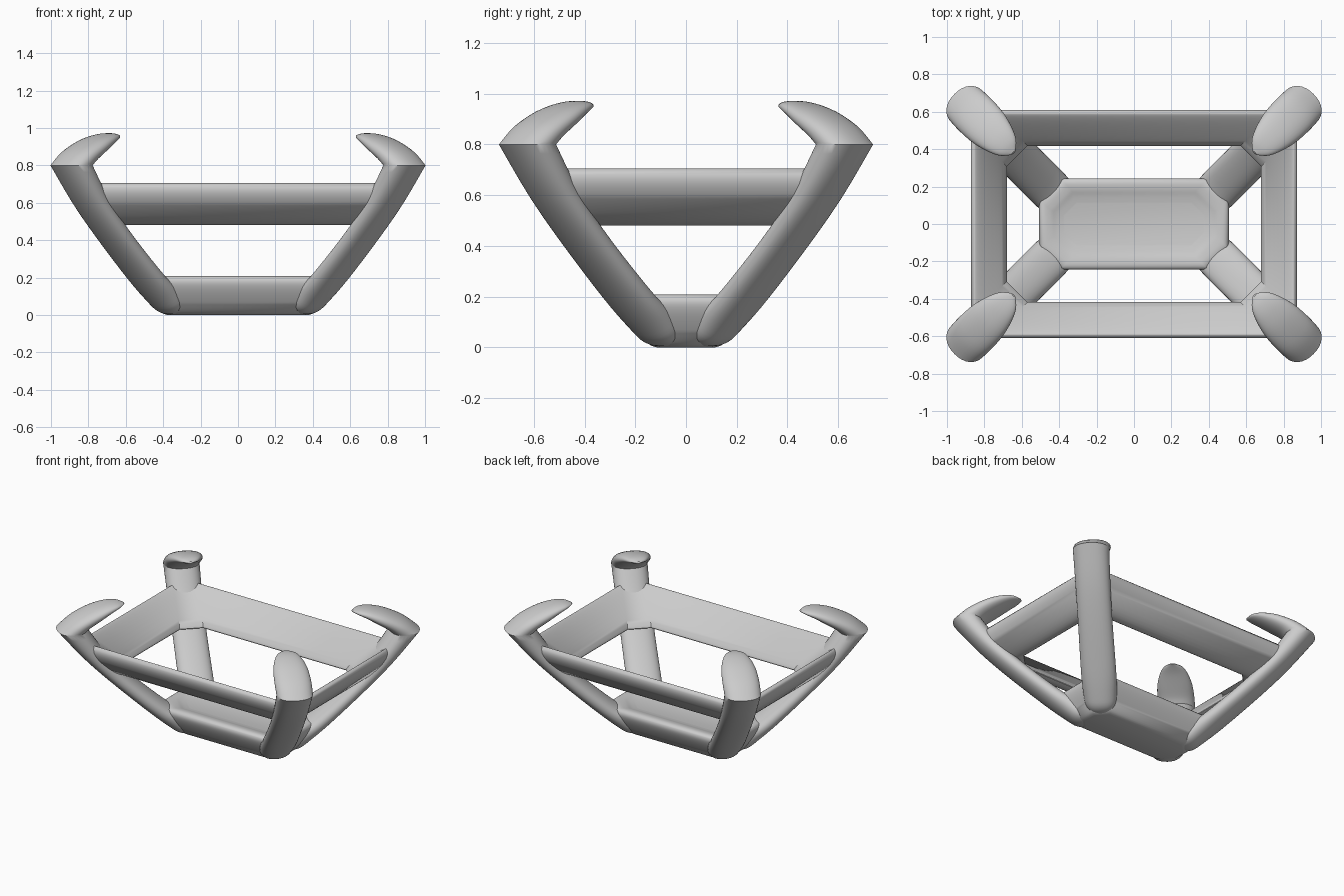
import bpy, bmesh, math

if "Cube" in bpy.data.objects:
    bpy.data.objects.remove(bpy.data.objects["Cube"])

SEG = 32
SHIFT = 0.262   # x half-size minus y half-size, shared by all the rectangles


def finish(name, bm, angle=35):
    bmesh.ops.recalc_face_normals(bm, faces=bm.faces)
    mesh = bpy.data.meshes.new(name)
    bm.to_mesh(mesh)
    bm.free()
    ob = bpy.data.objects.new(name, mesh)
    bpy.context.collection.objects.link(ob)
    bpy.ops.object.select_all(action='DESELECT')
    ob.select_set(True)
    bpy.context.view_layer.objects.active = ob
    bpy.ops.object.shade_smooth_by_angle(angle=math.radians(angle))
    return ob


def loft(bm, rings, closed=False):
    rows = [[bm.verts.new(p) for p in ring] for ring in rings]
    n = len(rows[0])
    for i in range(len(rows) if closed else len(rows) - 1):
        a, b = rows[i], rows[(i + 1) % len(rows)]
        for j in range(n):
            k = (j + 1) % n
            bm.faces.new((a[j], a[k], b[k], b[j]))
    if not closed:
        bm.faces.new(rows[0])
        bm.faces.new(rows[-1])


def smooth_path(keys, steps=4):
    # Catmull-Rom through the key tuples
    out = []
    for i in range(len(keys) - 1):
        p0, p1 = keys[max(i - 1, 0)], keys[i]
        p2, p3 = keys[i + 1], keys[min(i + 2, len(keys) - 1)]
        for s in range(steps):
            t = s / steps
            out.append(tuple(0.5 * (2 * b + (c - a) * t + (2 * a - 5 * b + 4 * c - d) * t * t
                                    + (3 * b - a - 3 * c + d) * t ** 3)
                             for a, b, c, d in zip(p0, p1, p2, p3)))
    return out + [keys[-1]]


def power(v, e):
    return math.copysign(abs(v) ** e, v)


def rectangle(r, z):
    # rectangle with cut corners
    x, y, c = r + SHIFT, r, min(.11, .6 * r)
    return [(x, y - c, z), (x - c, y, z), (c - x, y, z), (-x, y - c, z),
            (-x, c - y, z), (c - x, -y, z), (x - c, -y, z), (x, c - y, z)]


# Legs: each key is outer x, outer z, inner x, inner z, half width
LOWER = [(.322, .016, .314, .034, .012), (.350, .004, .318, .062, .066),
         (.395, .014, .332, .110, .098), (.445, .066, .365, .160, .110),
         (.545, .190, .430, .205, .115), (.718, .420, .602, .420, .113),
         (.842, .600, .722, .600, .114), (.960, .800, .820, .800, .119)]
HOOK = [(.960, .800, .820, .800, .119), (.893, .877, .798, .828, .121),
        (.808, .937, .750, .872, .114), (.737, .966, .700, .915, .091),
        (.684, .972, .664, .940, .060), (.648, .962, .643, .952, .015)]


def leg(name, sx, sy):
    rings = []
    for ox, oz, ix, iz, w in smooth_path(LOWER) + smooth_path(HOOK)[1:]:
        ring = []
        for k in range(SEG):
            a = 2 * math.pi * k / SEG
            c, s = power(math.cos(a), .9), power(math.sin(a), .9) * w * math.sqrt(.5)
            x = (ox + ix) / 2 + c * (ox - ix) / 2
            z = (oz + iz) / 2 + c * (oz - iz) / 2
            ring.append((sx * (x + s), sy * (x - .265 - s), z))
        rings.append(ring)
    bm = bmesh.new()
    loft(bm, rings)
    finish(name, bm)


for sx, side in ((-1, "left"), (1, "right")):
    for sy, end in ((-1, "front"), (1, "back")):
        leg(f"{end}_{side}_leg", sx, sy)

# Rail ring: tilted section, flat inside and bulging outside
tilt = math.radians(50.5)
section = []
for k in range(SEG):
    a = 2 * math.pi * k / SEG
    s = power(math.sin(a), .85)
    u, v = .138 * power(math.cos(a), .85), .012 + s * (.014 if s > 0 else .062)
    section.append((.516 + u * math.cos(tilt) - v * math.sin(tilt),
                    .59 + u * math.sin(tilt) + v * math.cos(tilt)))
bm = bmesh.new()
loft(bm, [rectangle(r, z) for r, z in section], closed=True)
finish("rail_ring", bm)

# Base tray: flared sides, rounded rim, slightly dished top
tray = smooth_path([(.115, 0), (.145, .012), (.185, .055), (.225, .120),
                    (.244, .170), (.238, .198), (.218, .209),
                    (.185, .205), (.150, .194), (.110, .185)])
bm = bmesh.new()
loft(bm, [rectangle(r, z) for r, z in tray])
finish("base_tray", bm)
